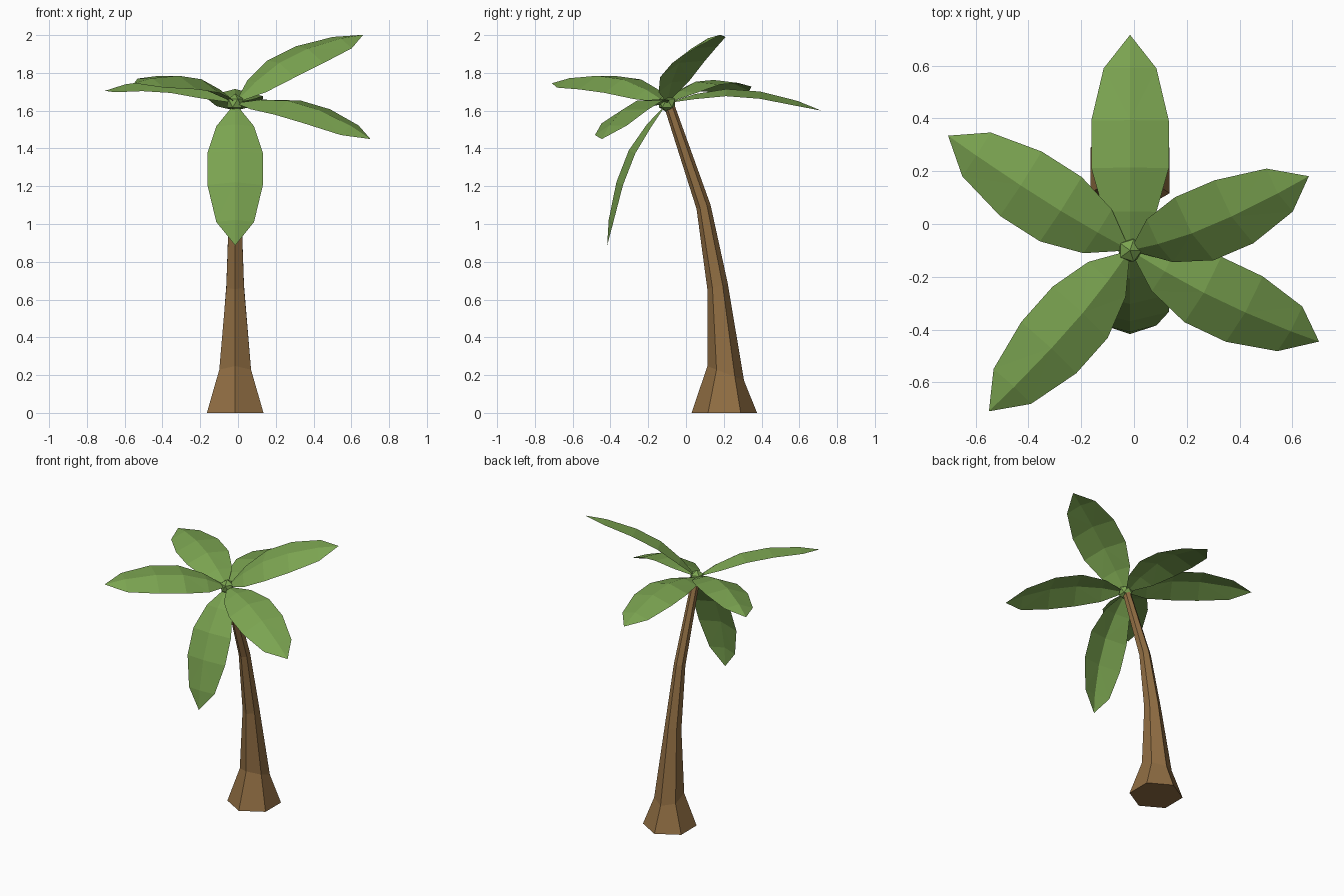
import bpy, bmesh, math
from mathutils import Vector

if "Cube" in bpy.data.objects:
    bpy.data.objects.remove(bpy.data.objects["Cube"])


def material(name, rgb):
    m = bpy.data.materials.new(name)
    m.diffuse_color = (*rgb, 1)
    m.use_nodes = True
    m.node_tree.nodes["Principled BSDF"].inputs["Base Color"].default_value = m.diffuse_color
    return m


BARK = material("bark_brown", (0.28, 0.155, 0.056))
LEAF = material("leaf_green", (0.197, 0.37, 0.081))


def finish(bm, name, mat):
    me = bpy.data.meshes.new(name)
    bm.to_mesh(me)
    bm.free()
    me.materials.append(mat)
    ob = bpy.data.objects.new(name, me)
    bpy.context.collection.objects.link(ob)
    return ob


CX = -0.015
HUB = Vector((CX, -0.10, 1.64))

# Trunk: six-sided rings (y, z, radius, tilt in z of the +y side)
bm = bmesh.new()
rings = []
for y, z, r, tilt in [(0.203, 0, 0.173, 0), (0.21, 0.21, 0.097, -0.038),
                      (0.167, 0.67, 0.054, 0.015), (0.093, 1.09, 0.037, 0.011),
                      (-0.09, 1.63, 0.026, 0.009)]:
    ring = []
    for i in range(6):
        a = math.radians(90 + 60 * i)
        ring.append(bm.verts.new((CX + r * math.cos(a), y + r * math.sin(a),
                                  z + tilt * math.sin(a))))
    rings.append(ring)
for lo, hi in zip(rings, rings[1:]):
    for i in range(6):
        j = (i + 1) % 6
        bm.faces.new((lo[i], lo[j], hi[j], hi[i]))
bm.faces.new(rings[0][::-1])
bm.faces.new(rings[-1])
finish(bm, "trunk", BARK)

# Crown bud
bm = bmesh.new()
bmesh.ops.create_icosphere(bm, subdivisions=1, radius=0.05)
bmesh.ops.translate(bm, verts=bm.verts, vec=HUB)
finish(bm, "crown_bud", LEAF)

# One folded leaf: (distance along, ridge height, half width, edge drop)
STATIONS = [(0.145, 0.055, 0.100, 0.027), (0.31, 0.090, 0.147, 0.038),
            (0.49, 0.085, 0.147, 0.038), (0.69, 0.045, 0.100, 0.027)]


def leaf(name, tip, side):
    along = (Vector(tip) - HUB).normalized()
    side = Vector(side)
    side = (side - along * side.dot(along)).normalized()
    up = side.cross(along)
    bm = bmesh.new()

    def vert(d, h, w):
        return bm.verts.new(HUB + along * d + up * h + side * w)

    base, end = vert(0, 0, 0), vert(0.818, 0, 0)
    rows = [(vert(d, h - k, -w), vert(d, h, 0), vert(d, h - k, w))
            for d, h, w, k in STATIONS]
    for s in (0, 1):
        bm.faces.new((base, rows[0][s + 1], rows[0][s]))
        bm.faces.new((end, rows[-1][s], rows[-1][s + 1]))
        for a, b in zip(rows, rows[1:]):
            bm.faces.new((a[s], a[s + 1], b[s + 1], b[s]))
    bmesh.ops.triangulate(bm, faces=bm.faces)
    bmesh.ops.recalc_face_normals(bm, faces=bm.faces)
    bm.normal_update()
    if sum((f.normal.dot(up) for f in bm.faces)) < 0:
        bmesh.ops.reverse_faces(bm, faces=bm.faces)
    finish(bm, name, LEAF)


# Six leaves, each with its tip and its sideways direction (roll)
leaf("leaf_raised_right", (0.66, 0.18, 2.0), (0.5, -0.81, -0.30))
leaf("leaf_front_right", (0.70, -0.445, 1.45), (-0.49, -0.87, -0.26))
leaf("leaf_front", (CX, -0.42, 0.88), (-1, 0, 0))
leaf("leaf_front_left", (-0.55, -0.71, 1.745), (-0.74, 0.67, 0.25))
leaf("leaf_back_left", (-0.705, 0.335, 1.705), (0.55, 0.835, 0.15))
leaf("leaf_back", (CX, 0.717, 1.60), (1, 0, 0))
